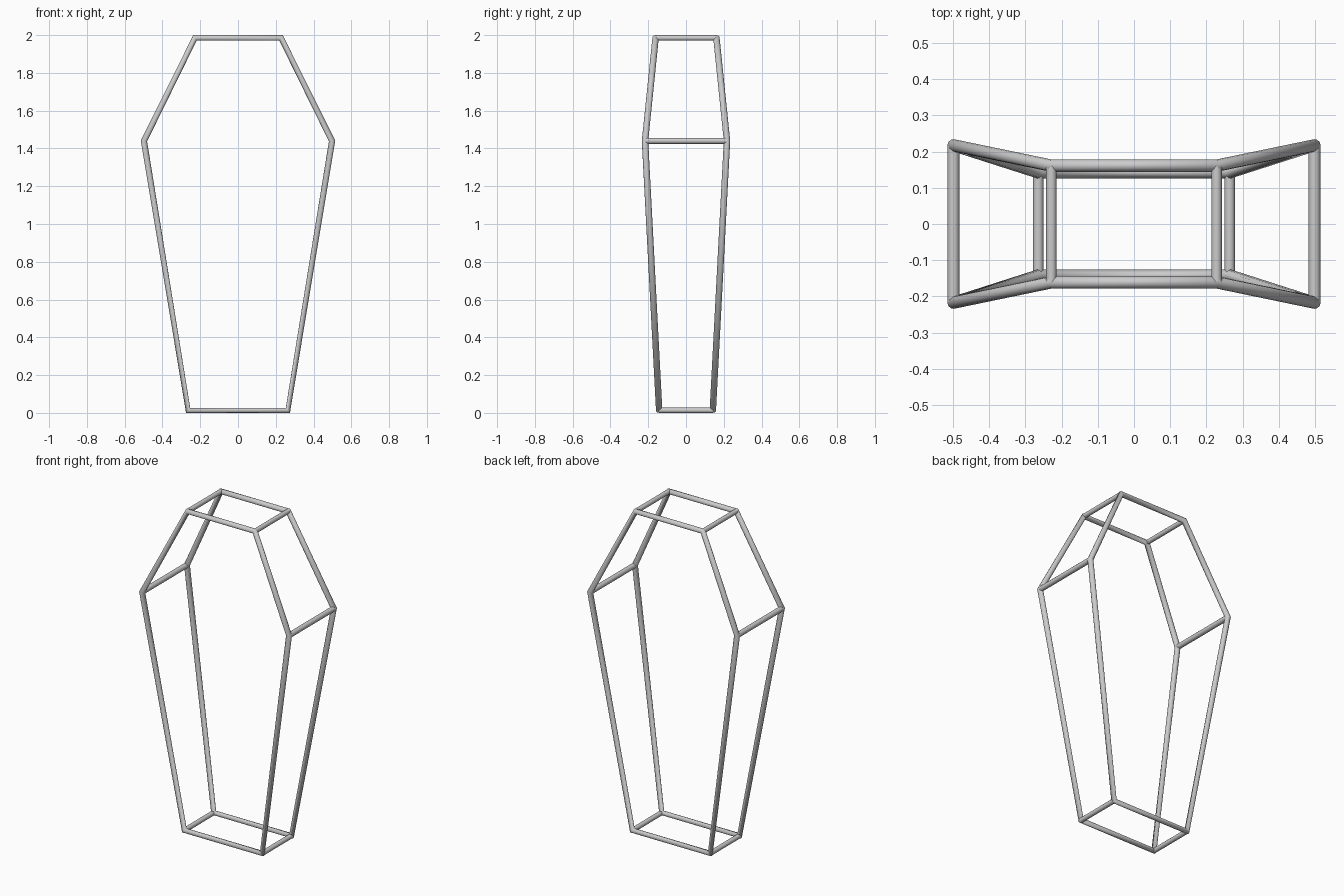
import bpy

if "Cube" in bpy.data.objects:
    bpy.data.objects.remove(bpy.data.objects["Cube"])

R = 0.017  # tube radius

# Half profile of the frame: (x, y, z) at top, shoulder and foot
TOP = (0.228, 0.161, 1.985)
SHOULDER = (0.498, 0.217, 1.44)
FOOT = (0.264, 0.142, 0.0135)


def tube(name, points, closed=False):
    """Round tube along a straight-segment path."""
    curve = bpy.data.curves.new(name, 'CURVE')
    curve.dimensions = '3D'
    curve.bevel_depth = R
    curve.bevel_resolution = 4
    curve.use_fill_caps = True
    spline = curve.splines.new('POLY')
    spline.points.add(len(points) - 1)
    for p, co in zip(spline.points, points):
        p.co = (*co, 1)
    spline.use_cyclic_u = closed
    obj = bpy.data.objects.new(name, curve)
    bpy.context.collection.objects.link(obj)
    return obj


# Front and back six-sided rims
for side, s in (("front", -1), ("back", 1)):
    right = [(x, s * y, z) for x, y, z in (TOP, SHOULDER, FOOT)]
    left = [(-x, y, z) for x, y, z in reversed(right)]
    tube(side + "_rim", right + left, closed=True)

# Cross bars joining the two rims at each corner
for level, (x, y, z) in (("top", TOP), ("shoulder", SHOULDER), ("foot", FOOT)):
    for side, s in (("left", -1), ("right", 1)):
        bar = tube(f"{level}_bar_{side}", [(s * x, -y, z), (s * x, y, z)])
        bar.data.bevel_depth = R * (0.85 if level != "shoulder" else 0.95)
